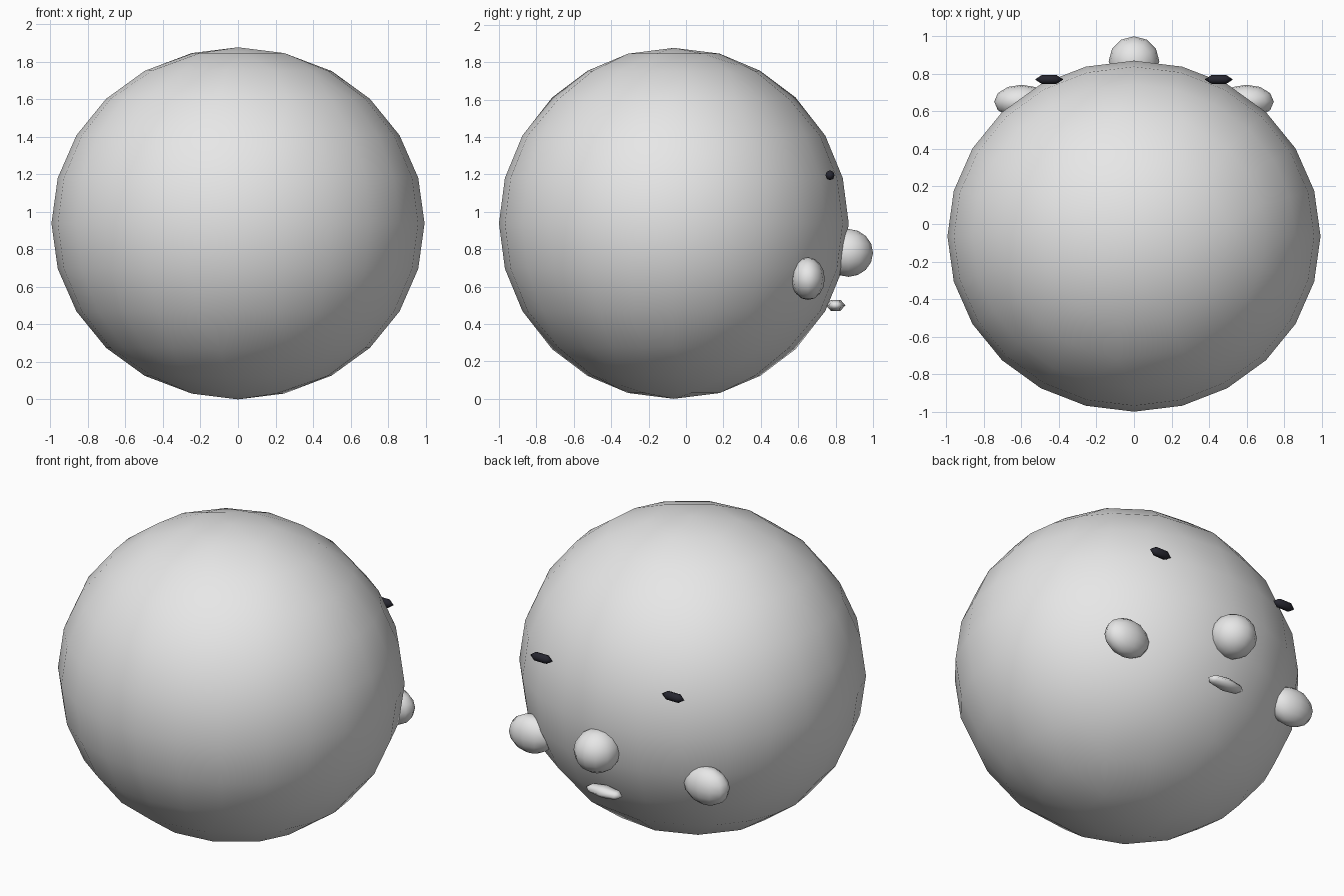
import bpy
from math import pi

cube = bpy.data.objects.get("Cube")
if cube:
    bpy.data.objects.remove(cube)


def material(name, rgb):
    m = bpy.data.materials.new(name)
    m.use_nodes = True
    color = (*rgb, 1)
    m.diffuse_color = color
    m.node_tree.nodes["Principled BSDF"].inputs["Base Color"].default_value = color
    return m


grey = material("light grey", (0.8, 0.8, 0.8))
black = material("near black", (0.02, 0.02, 0.03))


def ellipsoid(name, center, radii, segments, rings, mat, along_x=False, ratio=1):
    """Smooth ellipsoid with its poles on z, or on x."""
    bpy.ops.mesh.primitive_uv_sphere_add(segments=segments, ring_count=rings, radius=1)
    ob = bpy.context.object
    ob.name = name
    if along_x:
        ob.rotation_euler = (0, pi / 2, 0)
        bpy.ops.object.transform_apply(location=False, rotation=True, scale=False)
    ob.scale = radii
    ob.location = center
    bpy.ops.object.transform_apply(location=True, rotation=True, scale=True)
    bpy.ops.object.shade_smooth()
    if ratio < 1:
        ob.modifiers.new("simplify", "DECIMATE").ratio = ratio
    ob.data.materials.append(mat)
    return ob


# Round head
ellipsoid("head", (0, -0.065, 0.938), (0.994, 0.935, 0.938), 24, 12, grey, ratio=0.75)

# Face on the rear side: nose and mouth
ellipsoid("nose", (0, 0.868, 0.78), (0.135, 0.132, 0.128), 12, 8, grey)
ellipsoid("mouth", (0, 0.8, 0.5), (0.125, 0.052, 0.034), 6, 4, grey, along_x=True)

# Paired cheeks and eyes
for side, s in (("left", 1), ("right", -1)):
    ellipsoid(side + "_cheek", (s * 0.6, 0.652, 0.642), (0.145, 0.09, 0.114), 12, 8, grey)
    ellipsoid(side + "_eye", (s * 0.452, 0.77, 1.195), (0.076, 0.028, 0.031), 8, 3, black, along_x=True)
